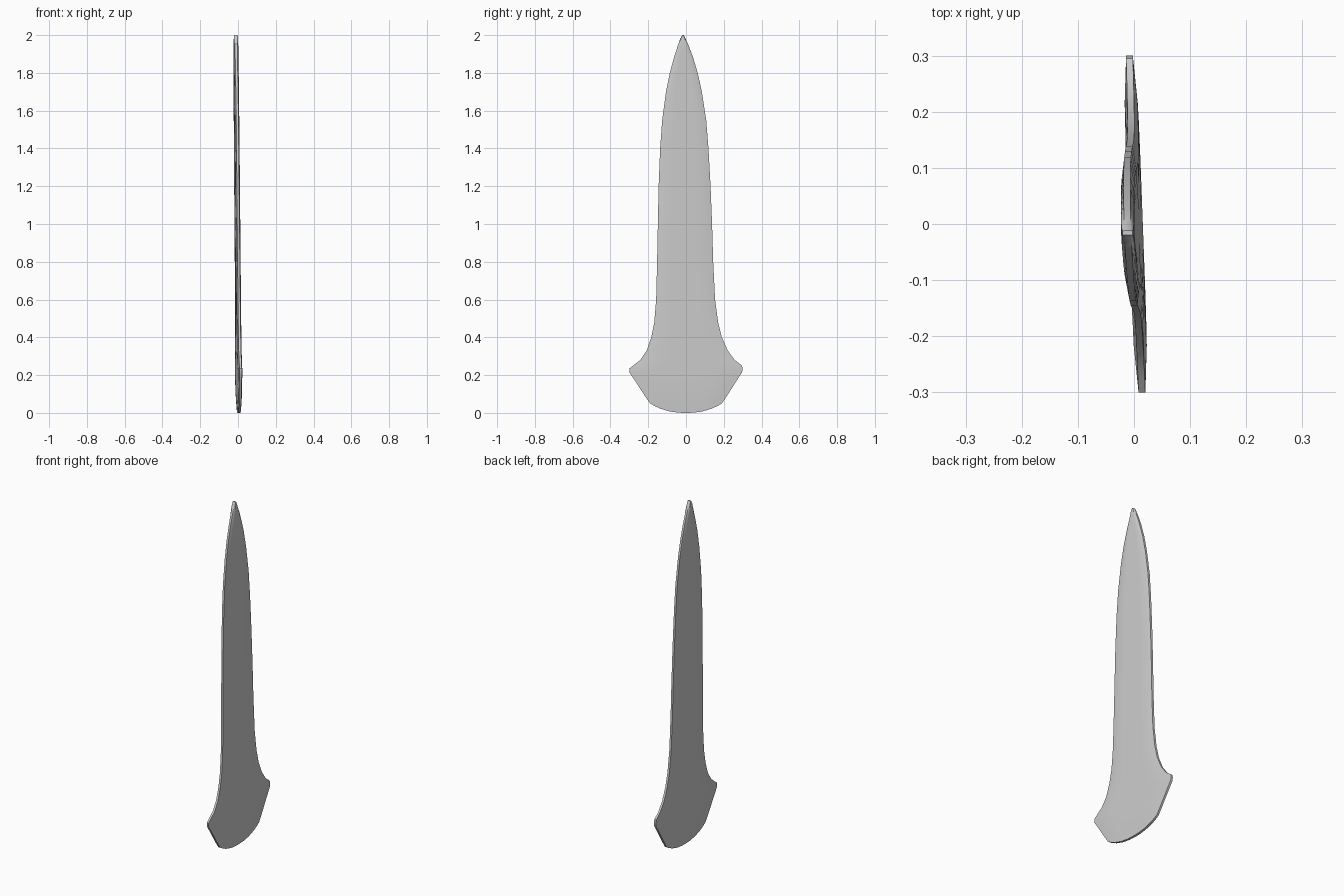
import bpy, bmesh

# Outline stations: height, left edge, right edge, half thickness at the middle
ROWS = [
    (0.05, -0.19, 0.19, 0.007), (0.09, -0.218, 0.217, 0.010), (0.15, -0.257, 0.255, 0.012),
    (0.215, -0.30, 0.297, 0.012), (0.235, -0.30, 0.30, 0.012), (0.252, -0.278, 0.295, 0.012),
    (0.28, -0.242, 0.258, 0.012), (0.33, -0.208, 0.221, 0.012), (0.40, -0.184, 0.19, 0.012),
    (0.48, -0.168, 0.17, 0.012), (0.60, -0.158, 0.154, 0.012), (0.80, -0.153, 0.144, 0.012),
    (1.00, -0.149, 0.138, 0.012), (1.20, -0.145, 0.13, 0.012), (1.40, -0.137, 0.119, 0.012),
    (1.55, -0.126, 0.107, 0.012), (1.70, -0.106, 0.084, 0.012), (1.80, -0.086, 0.062, 0.012),
    (1.88, -0.064, 0.038, 0.012), (1.94, -0.045, 0.016, 0.012), (1.98, -0.031, -0.002, 0.011),
    (2.00, -0.02, -0.012, 0.009),
]
COLS = [-1, -0.88, -0.72, -0.45, -0.2, 0, 0.2, 0.45, 0.72, 0.88, 1]


def point(row, u, side):
    z, left, right, mid = row
    y = (left + right) / 2 + u * (right - left) / 2
    sag = 0.05 * max(0, 1 - (z - 0.05) / 0.10) * (1 - abs(u) ** 2.4)
    edge = min(0.006, mid)
    # flat centre with bevelled edges
    half = edge + (mid - edge) * min(1, (1 - abs(u)) / 0.3)
    # shallow flutes on the lower blade
    if 0.3 < z < 0.9 and 0.4 < abs(u) < 0.5:
        half -= 0.001
    centre = 0.005 - 0.0085 * z - 0.037 * y
    return centre + side * half, y, z - sag


bm = bmesh.new()
n = len(COLS)
rings = []
for row in ROWS:
    pts = [point(row, u, 1) for u in COLS] + [point(row, u, -1) for u in reversed(COLS)]
    rings.append([bm.verts.new(p) for p in pts])
# Skin between stations
for a, b in zip(rings, rings[1:]):
    for i in range(2 * n):
        j = (i + 1) % (2 * n)
        bm.faces.new((a[i], a[j], b[j], b[i]))
# Close base and tip
for ring in (rings[0], rings[-1]):
    for i in range(n - 1):
        bm.faces.new((ring[i], ring[i + 1], ring[2 * n - 2 - i], ring[2 * n - 1 - i]))
bmesh.ops.recalc_face_normals(bm, faces=bm.faces)

mesh = bpy.data.meshes.new("blade")
bm.to_mesh(mesh)
bm.free()
blade = bpy.data.objects.new("blade", mesh)
bpy.context.collection.objects.link(blade)
bpy.context.view_layer.objects.active = blade
blade.select_set(True)
bpy.ops.object.shade_smooth_by_angle(angle=0.6)
